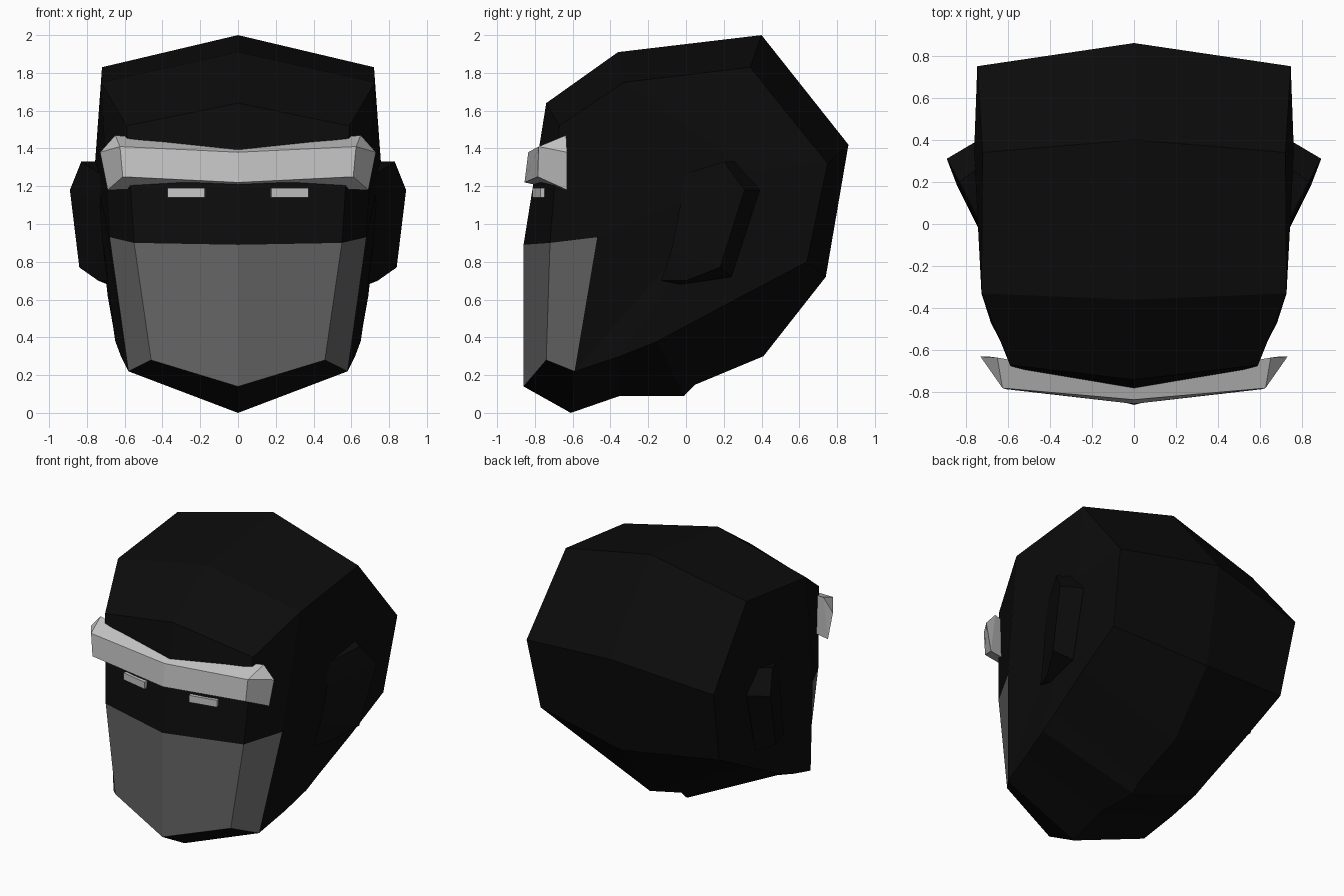
import bpy
import bmesh
from math import atan2
from mathutils import Matrix, Vector

cube = bpy.data.objects.get("Cube")
if cube:
    bpy.data.objects.remove(cube, do_unlink=True)


def make_material(name, value):
    material = bpy.data.materials.new(name)
    colour = (value, value, value, 1)
    material.diffuse_color = colour
    material.use_nodes = True
    for node in material.node_tree.nodes:
        if node.type == "BSDF_PRINCIPLED":
            node.inputs["Base Color"].default_value = colour
    return material


black = make_material("black", 0.0035)
mid_grey = make_material("mid grey", 0.13)
light_grey = make_material("light grey", 0.56)


def build_symmetric(name, faces, materials, weld_centre=True):
    """Make flat faces from (points, material slot) pairs on +x and on -x."""
    bm = bmesh.new()
    for side in (1, -1):
        for points, slot in faces:
            verts = [bm.verts.new((side * x, y, z)) for x, y, z in points]
            bm.faces.new(verts).material_index = slot
    if weld_centre:
        bmesh.ops.remove_doubles(bm, verts=bm.verts[:], dist=0.0005)
    bmesh.ops.recalc_face_normals(bm, faces=bm.faces[:])
    mesh = bpy.data.meshes.new(name)
    bm.to_mesh(mesh)
    bm.free()
    for material in materials:
        mesh.materials.append(material)
    obj = bpy.data.objects.new(name, mesh)
    bpy.context.scene.collection.objects.link(obj)
    return obj


def strip(rail_a, rail_b, slot=0):
    """Quads that join two rails of equal length."""
    pairs = list(zip(rail_a, rail_b))
    return [((a, b, d, c), slot) for (a, b), (c, d) in zip(pairs, pairs[1:])]


# Head: centre line from the chin round the back to the forehead
centre = [(0, y, z) for y, z in (
    (-.61, 0), (-.35, .09), (-.01, .09), (.05, .15), (.41, .30), (.74, .72),
    (.86, 1.42), (.40, 2), (-.36, 1.91), (-.74, 1.64))]
# Head: matching edge line along the side
edge = [
    (.58, -.59, .22), (.62, -.35, .30), (.65, -.15, .38), (.66, -.02, .45),
    (.69, .30, .62), (.71, .64, .80), (.745, .75, 1.32), (.72, .34, 1.83),
    (.725, -.33, 1.75), (.59, -.67, 1.52)]
jaw, temple, forehead = edge[0], edge[-2], edge[-1]

# Mask corners
chin_front, mask_top = (0, -.86, .14), (0, -.86, .89)
inner_low, inner_top = (.46, -.74, .28), (.55, -.72, .90)
outer_top = (.68, -.47, .93)

MASK = 1
head_faces = strip(centre, edge)
head_faces += [
    ((centre[0], chin_front, inner_low, jaw), 0),
    ((chin_front, mask_top, inner_top, inner_low), MASK),
    ((inner_low, inner_top, outer_top, jaw), MASK),
    ((mask_top, centre[-1], forehead, inner_top), 0),
    ((inner_top, forehead, temple, outer_top), 0),
]
# Side of the head: shallow fan round its widest point
side_peak = (.76, .34, 1.28)
side_loop = edge[:-1] + [outer_top]
for a, b in zip(side_loop, side_loop[1:] + side_loop[:1]):
    head_faces.append(((a, b, side_peak), 0))
build_symmetric("head", head_faces, [black, mid_grey])

# Ears: flush at the front, flaring out to a rear rim
ear_front = [(.72, -.02, 1.26), (.73, -.03, 1.10),
             (.71, -.08, .85), (.69, -.13, .70)]
ear_rim = [(.83, .20, 1.33), (.89, .31, 1.18),
           (.84, .18, .77), (.74, 0, .70)]
ear_back = [(.75, .26, 1.33), (.755, .39, 1.18),
            (.72, .24, .72), (.69, -.03, .68)]
ear_faces = strip(ear_front, ear_rim) + strip(ear_rim, ear_back)
ear_faces += strip(ear_back, ear_front)
for end in (0, -1):
    ear_faces.append(((ear_front[end], ear_rim[end], ear_back[end]), 0))
build_symmetric("ears", ear_faces, [black], weld_centre=True)

# Brow: V-shaped bar with bevelled, swept-back ends
brow_middle = [(0, -.855, 1.22), (0, -.835, 1.38),
               (0, -.75, 1.40), (0, -.76, 1.20)]
brow_end = [(.61, -.785, 1.25), (.625, -.78, 1.41),
            (.65, -.635, 1.47), (.69, -.63, 1.18)]
brow_tip = (.73, -.63, 1.38)
brow_faces = strip(brow_middle + brow_middle[:1], brow_end + brow_end[:1])
low, high, back_high, back_low = brow_end
brow_faces += [
    ((low, high, brow_tip, back_low), 0),
    ((high, back_high, brow_tip), 0),
    ((back_high, back_low, brow_tip), 0),
]
build_symmetric("brow", brow_faces, [light_grey])

# Eyes: thin bars turned to follow the face
turn = atan2(.12, .57)
for side, name in ((1, "left_eye"), (-1, "right_eye")):
    bm = bmesh.new()
    bmesh.ops.create_cube(bm, size=1)
    place = Matrix.Translation(Vector((side * .27, -.77, 1.165)))
    spin = Matrix.Rotation(side * turn, 4, "Z")
    size = Matrix.Diagonal((.2, .045, .05, 1))
    bm.transform(place @ spin @ size)
    mesh = bpy.data.meshes.new(name)
    bm.to_mesh(mesh)
    bm.free()
    mesh.materials.append(light_grey)
    bpy.context.scene.collection.objects.link(bpy.data.objects.new(name, mesh))
